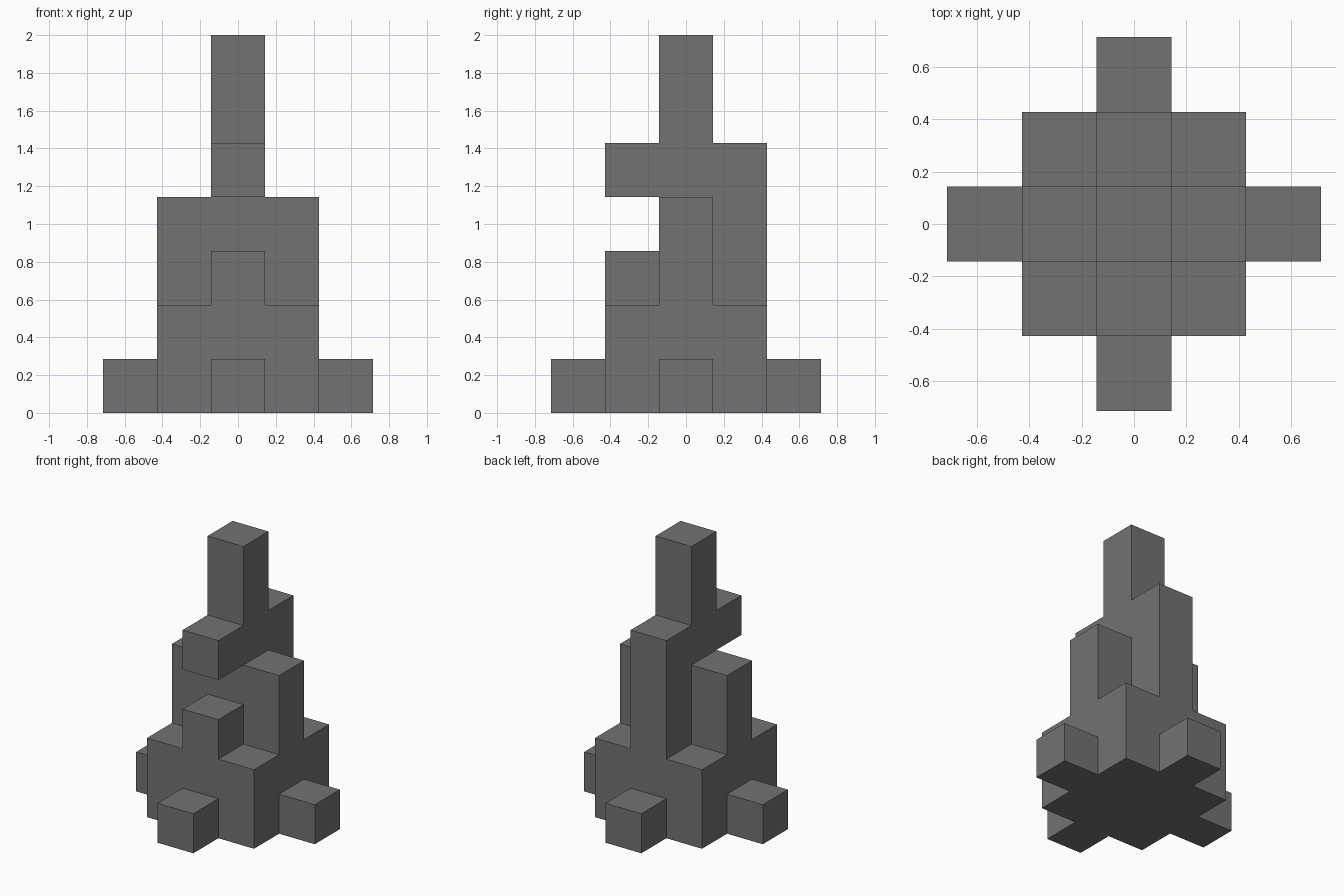
import bpy
import bmesh
from itertools import product
from mathutils import Vector

cube = bpy.data.objects.get("Cube")
if cube:
    bpy.data.objects.remove(cube, do_unlink=True)

UNIT = 2 / 7  # edge of one block; the tower is seven blocks tall

# Dark stone material
stone = bpy.data.materials.new("dark_grey")
stone.use_nodes = True
GREY = (0.17, 0.17, 0.17, 1)
stone.diffuse_color = GREY
stone.node_tree.nodes["Principled BSDF"].inputs["Base Color"].default_value = GREY

cells = set()


def column(x, y, low, high):
    """Fill one column of blocks between two levels."""
    cells.update((x, y, z) for z in range(low, high))


# Square base
for x, y in product((-1, 0, 1), repeat=2):
    column(x, y, 0, 2)

# Feet on all four sides
for x, y in ((2, 0), (-2, 0), (0, 2), (0, -2)):
    column(x, y, 0, 1)

# Central spire
column(0, 0, 2, 7)

# Side buttresses
for x in (-1, 1):
    column(x, 0, 2, 4)

# Tall back buttress
column(0, 1, 2, 5)

# Front step and the overhang above it
column(0, -1, 2, 3)
column(0, -1, 4, 5)

# Fuse the blocks: keep only the outward faces
bm = bmesh.new()
for cell in cells:
    for axis, sign in product(range(3), (-1, 1)):
        normal = Vector((0, 0, 0))
        normal[axis] = sign
        if tuple(int(c + n) for c, n in zip(cell, normal)) in cells:
            continue
        u = Vector((0, 0, 0))
        u[(axis + 1) % 3] = 0.5
        v = normal.cross(u)
        centre = Vector(cell) + Vector((0, 0, 0.5)) + normal / 2
        corners = (-u - v, u - v, u + v, v - u)
        bm.faces.new([bm.verts.new((centre + c) * UNIT) for c in corners])

bmesh.ops.remove_doubles(bm, verts=bm.verts, dist=0.001)
bmesh.ops.dissolve_limit(bm, angle_limit=0.01, verts=bm.verts, edges=bm.edges)
bmesh.ops.recalc_face_normals(bm, faces=bm.faces)

mesh = bpy.data.meshes.new("stepped_tower")
bm.to_mesh(mesh)
bm.free()
mesh.materials.append(stone)
tower = bpy.data.objects.new("stepped_tower", mesh)
bpy.context.collection.objects.link(tower)
